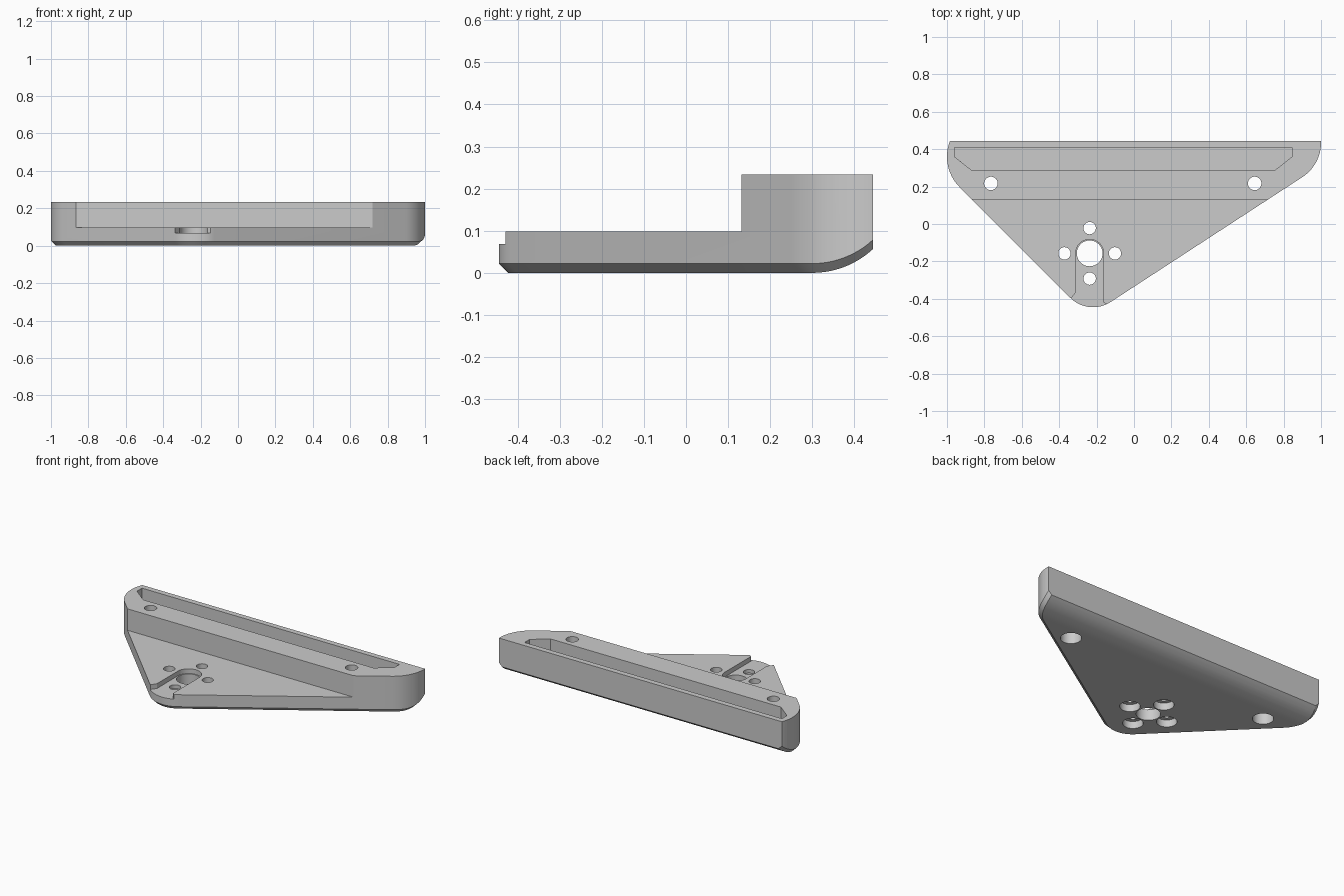
import bpy, bmesh
from math import cos, sin, asin, radians, pi, sqrt

if "Cube" in bpy.data.objects:
    bpy.data.objects.remove(bpy.data.objects["Cube"])

BACK, TOP, LOW, STEP_Y, CH = 0.445, 0.234, 0.098, 0.132, 0.022
CURVE_Y, CURVE_R = 0.30, 0.213


def arc(cx, cy, r, a0, a1, n):
    return [(cx + r * cos(a0 + (a1 - a0) * i / n),
             cy + r * sin(a0 + (a1 - a0) * i / n)) for i in range(n + 1)]


def outline(inset):
    # rounded triangle, counter-clockwise, cut straight along the back
    rl, rb, rr = 0.23 - inset, 0.172 - inset, 0.22 - inset
    left_end = pi - asin((BACK - 0.36) / rl)
    right_end = asin((BACK - 0.435) / rr)
    slant = radians(-56.8)
    return (arc(-0.77, 0.36, rl, left_end, radians(225), 14)
            + arc(-0.219, -0.273, rb, radians(225), radians(360) + slant, 16)
            + arc(0.78, 0.435, rr, slant, right_end, 14))


def loft(name, rings):
    # stack of (points, z) rings closed top and bottom
    bm = bmesh.new()
    loops = [[bm.verts.new((x, y, z)) for x, y in pts] for pts, z in rings]
    n = len(loops[0])
    for a, b in zip(loops, loops[1:]):
        for i in range(n):
            j = (i + 1) % n
            bm.faces.new((a[i], a[j], b[j], b[i]))
    bm.faces.new(loops[0][::-1])
    bm.faces.new(loops[-1])
    bmesh.ops.recalc_face_normals(bm, faces=bm.faces)
    me = bpy.data.meshes.new(name)
    bm.to_mesh(me)
    bm.free()
    ob = bpy.data.objects.new(name, me)
    bpy.context.collection.objects.link(ob)
    return ob


# bracket body with chamfered underside
body = loft("bracket_plate", [(outline(CH), 0), (outline(0), CH), (outline(0), TOP)])

# bend the underside upwards towards the back
bm = bmesh.new()
bm.from_mesh(body.data)
for i in range(12):
    y = CURVE_Y + (BACK - CURVE_Y) * i / 12
    bmesh.ops.bisect_plane(bm, geom=bm.verts[:] + bm.edges[:] + bm.faces[:],
                           plane_co=(0, y, 0), plane_no=(0, 1, 0), dist=1e-5)
for v in bm.verts:
    if v.co.z < CH + 0.001 and v.co.y > CURVE_Y:
        v.co.z += CURVE_R - sqrt(CURVE_R ** 2 - (v.co.y - CURVE_Y) ** 2)
bm.to_mesh(body.data)
bm.free()
bpy.context.view_layer.objects.active = body


def cut(pts, z0, z1):
    tool = loft("cutter", [(pts, z0), (pts, z1)])
    tool.hide_render = True
    mod = body.modifiers.new("cut", 'BOOLEAN')
    mod.operation, mod.solver, mod.object = 'DIFFERENCE', 'EXACT', tool
    bpy.ops.object.modifier_apply(modifier=mod.name)
    bpy.data.objects.remove(tool)


def hole(x, y, r, z0=-0.1, z1=0.5):
    cut(arc(x, y, r, 0, 2 * pi, 40)[:-1], z0, z1)


# lower front deck
cut([(-2, -1), (2, -1), (2, STEP_Y), (-2, STEP_Y)], LOW, 1)

# long pocket in the raised bar
cut([(-0.96, 0.36), (-0.865, 0.285), (0.75, 0.285), (0.845, 0.36),
     (0.845, 0.41), (-0.96, 0.41)], 0.10, 1)

# cable channel with rounded end
HX, HY = -0.237, -0.157
cut(arc(HX, HY, 0.075, 0, pi, 20)
    + [(HX - 0.075, -0.365), (-0.35, -0.42), (-0.35, -0.6), (-0.13, -0.6),
       (-0.13, -0.44), (HX + 0.075, -0.42)], 0.068, 1)

# centre hole and four counterbored screw holes around it
hole(HX, HY, 0.069)
for k in range(4):
    x, y = HX + 0.135 * cos(k * pi / 2), HY + 0.135 * sin(k * pi / 2)
    hole(x, y, 0.033)
    hole(x, y, 0.058, -0.1, 0.045)

# two mounting holes through the raised bar
for x in (-0.765, 0.645):
    hole(x, 0.217, 0.036)
    hole(x, 0.217, 0.06, -0.1, 0.13)

bpy.ops.object.select_all(action='DESELECT')
body.select_set(True)
bpy.ops.object.shade_smooth_by_angle(angle=radians(25))
